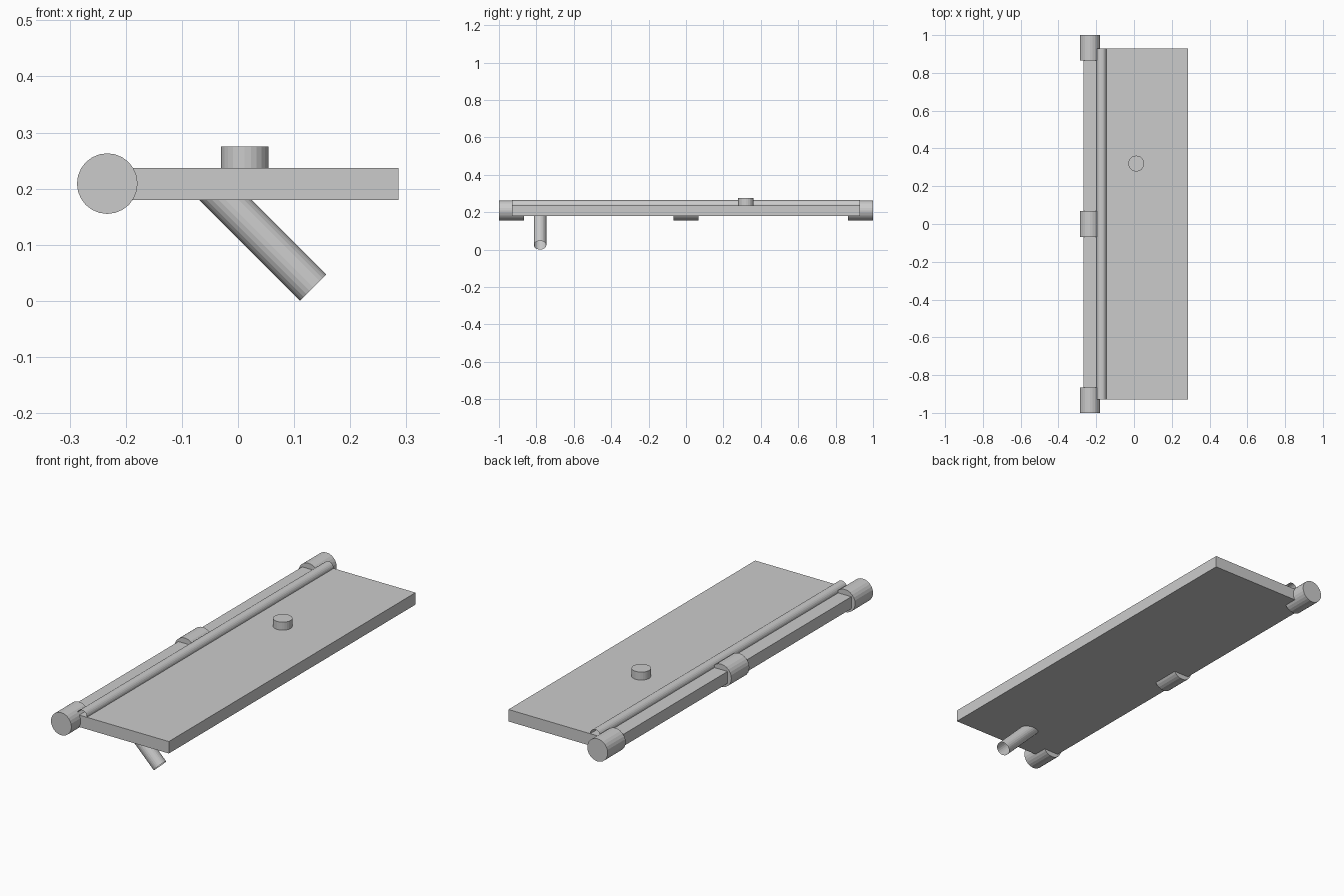
import bpy
from mathutils import Vector

if "Cube" in bpy.data.objects:
    bpy.data.objects.remove(bpy.data.objects["Cube"])

SIDES = 24


def box(name, lo, hi):
    lo, hi = Vector(lo), Vector(hi)
    bpy.ops.mesh.primitive_cube_add(size=1, location=(lo + hi) / 2)
    ob = bpy.context.object
    ob.name = name
    ob.scale = hi - lo
    bpy.ops.object.transform_apply(location=False, rotation=False, scale=True)
    return ob


def rod(name, a, b, radius, capped=True):
    """Cylinder from point a to point b, optionally open ended."""
    a, b = Vector(a), Vector(b)
    bpy.ops.mesh.primitive_cylinder_add(
        vertices=SIDES, radius=radius, depth=(b - a).length,
        end_fill_type='NGON' if capped else 'NOTHING', location=(a + b) / 2)
    ob = bpy.context.object
    ob.name = name
    ob.rotation_euler = (b - a).to_track_quat('Z', 'Y').to_euler()
    return ob


# Flat panel
box("panel", (-0.267, -0.93, 0.18), (0.286, 0.93, 0.237))

# Hinge knuckles along the left edge: front, middle and back
for name, y0, y1 in (("front", -1.0, -0.865), ("middle", -0.068, 0.068), ("back", 0.865, 1.0)):
    rod(f"hinge_knuckle_{name}", (-0.233, y0, 0.209), (-0.233, y1, 0.209), 0.054)

# Open-ended tube half sunk in the top of the panel
rod("edge_tube", (-0.172, -0.93, 0.238), (-0.172, 0.93, 0.238), 0.026, capped=False)

# Round button on top
rod("button", (0.012, 0.32, 0.2), (0.012, 0.32, 0.275), 0.042)

# Slanted open tube below the panel
rod("slanted_tube", (0.134, -0.78, 0.0235), (-0.046, -0.78, 0.2035), 0.033, capped=False)
